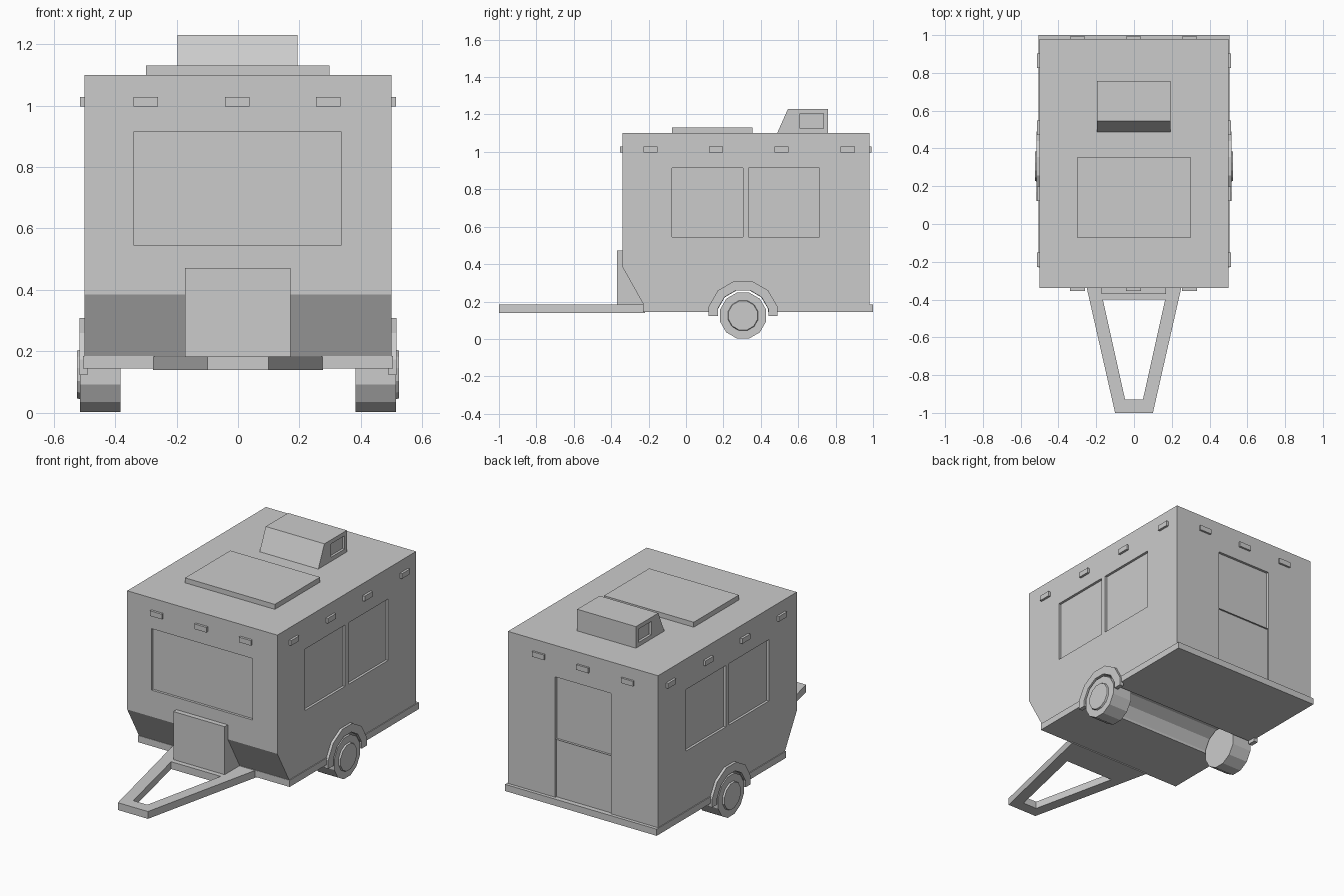
import bpy, bmesh
from math import sin, cos, pi, radians
from mathutils import Matrix, Vector

if "Cube" in bpy.data.objects:
    bpy.data.objects.remove(bpy.data.objects["Cube"])

AXIS = {'X': lambda a, b, d: (d, a, b), 'Z': lambda a, b, d: (a, b, d)}


def finish(name, bm):
    bmesh.ops.recalc_face_normals(bm, faces=bm.faces)
    me = bpy.data.meshes.new(name)
    bm.to_mesh(me)
    bm.free()
    ob = bpy.data.objects.new(name, me)
    bpy.context.collection.objects.link(ob)
    return ob


def prism(name, pts, axis, d0, d1):
    """Extrude a 2D profile along an axis (X: profile is y,z; Z: profile is x,y)."""
    bm = bmesh.new()
    face = bm.faces.new([bm.verts.new(AXIS[axis](a, b, d0)) for a, b in pts])
    ext = bmesh.ops.extrude_face_region(bm, geom=[face])
    verts = [v for v in ext['geom'] if isinstance(v, bmesh.types.BMVert)]
    bmesh.ops.translate(bm, verts=verts, vec=AXIS[axis](0, 0, d1 - d0))
    return finish(name, bm)


def box(name, x0, x1, y0, y1, z0, z1):
    return prism(name, [(x0, y0), (x1, y0), (x1, y1), (x0, y1)], 'Z', z0, z1)


def ring(r, n=12, start=15, cy=0.305, cz=0.125):
    return [(cy + r * cos(radians(start) + 2 * pi * i / n),
             cz + r * sin(radians(start) + 2 * pi * i / n)) for i in range(n)]


def cut(ob, cutters):
    for c in cutters:
        m = ob.modifiers.new("cut", 'BOOLEAN')
        m.operation, m.solver, m.object = 'DIFFERENCE', 'EXACT', c
        bpy.context.view_layer.objects.active = ob
        bpy.ops.object.modifier_apply(modifier=m.name)


# Cabin shell, chassis slab and the cutters for windows, door and wheel tunnel
cabin = prism("cabin", [(-0.34, 1.1), (-0.34, 0.385), (-0.225, 0.18), (0.98, 0.18), (0.98, 1.1)], 'X', -0.5, 0.5)
slab = box("chassis_slab", -0.505, 0.505, -0.23, 1.0, 0.145, 0.185)
tunnel = prism("tunnel_cutter", ring(0.138), 'X', -0.7, 0.7)
openings = [box("front_window_cutter", -0.338, 0.335, -0.4, -0.325, 0.545, 0.915),
            box("upper_door_cutter", -0.185, 0.185, 0.965, 1.1, 0.535, 0.91),
            box("lower_door_cutter", -0.185, 0.185, 0.97, 1.1, 0.183, 0.535)]
for s in (-1, 1):
    for y in (-0.075, 0.335):
        x0, x1 = sorted((s * 0.485, s * 0.6))
        openings.append(box("side_window_cutter", x0, x1, y, y + 0.38, 0.545, 0.915))
cut(cabin, openings + [tunnel])
cut(slab, [tunnel])

# Roof hatch and air conditioner with side vents
box("roof_hatch", -0.3, 0.298, -0.075, 0.355, 1.095, 1.13)
aircon = prism("air_conditioner", [(0.485, 1.095), (0.545, 1.23), (0.758, 1.23), (0.758, 1.095)], 'X', -0.197, 0.194)
vents = [box("vent_cutter", a, b, 0.61, 0.735, 1.125, 1.205) for a, b in ((-0.3, -0.182), (0.18, 0.3))]
cut(aircon, vents)
for c in openings + vents + [tunnel]:
    bpy.data.objects.remove(c)

# Drawbar: A-frame with an open centre
half = [(0.1, -1.0), (0.277, -0.22)]
bar = prism("drawbar", [(-x, y) for x, y in half] + half[::-1], 'Z', 0.139, 0.183)
hole_half = [(0.047, -0.93), (0.165, -0.4)]
hole = prism("drawbar_cutter", [(-x, y) for x, y in hole_half] + hole_half[::-1], 'Z', 0.0, 0.3)
cut(bar, [hole])
bpy.data.objects.remove(hole)

# Gear box on the drawbar
prism("front_box", [(-0.37, 0.18), (-0.37, 0.472), (-0.33, 0.472), (-0.33, 0.385), (-0.22, 0.18)], 'X', -0.172, 0.17)

# Marker lights on all four sides
for s in (-1, 1):
    for y in (-0.19, 0.16, 0.51, 0.865):
        x0, x1 = sorted((s * 0.49, s * 0.514))
        box("side_marker_light", x0, x1, y - 0.038, y + 0.038, 0.997, 1.028)
for x in (-0.3, -0.003, 0.293):
    box("front_marker_light", x - 0.04, x + 0.04, -0.354, -0.33, 0.997, 1.028)
    box("rear_marker_light", x - 0.04, x + 0.04, 0.97, 0.992, 0.997, 1.028)

# Wheels, hubcaps and fenders
angles = [radians(a) for a in (15, 45, 75, 105, 135, 165)]


def arch(r):
    pts = [(0.305 + r * cos(a), 0.125 + r * sin(a)) for a in angles]
    return [(pts[0][0], 0.123)] + pts + [(pts[-1][0], 0.123)]


for s, side in ((-1, "left"), (1, "right")):
    prism(side + "_wheel", ring(0.127), 'X', s * 0.383, s * 0.514)
    bm = bmesh.new()
    bmesh.ops.create_cone(bm, cap_ends=True, segments=12, radius1=0.087, radius2=0.08, depth=0.02,
                          matrix=Matrix.Translation((s * 0.514, 0.305, 0.125))
                          @ Matrix.Rotation(s * pi / 2, 4, 'Y') @ Matrix.Rotation(pi / 12, 4, 'Z'))
    finish(side + "_hubcap", bm)
    prism(side + "_fender", arch(0.19) + arch(0.14)[::-1], 'X', s * 0.49, s * 0.516)
